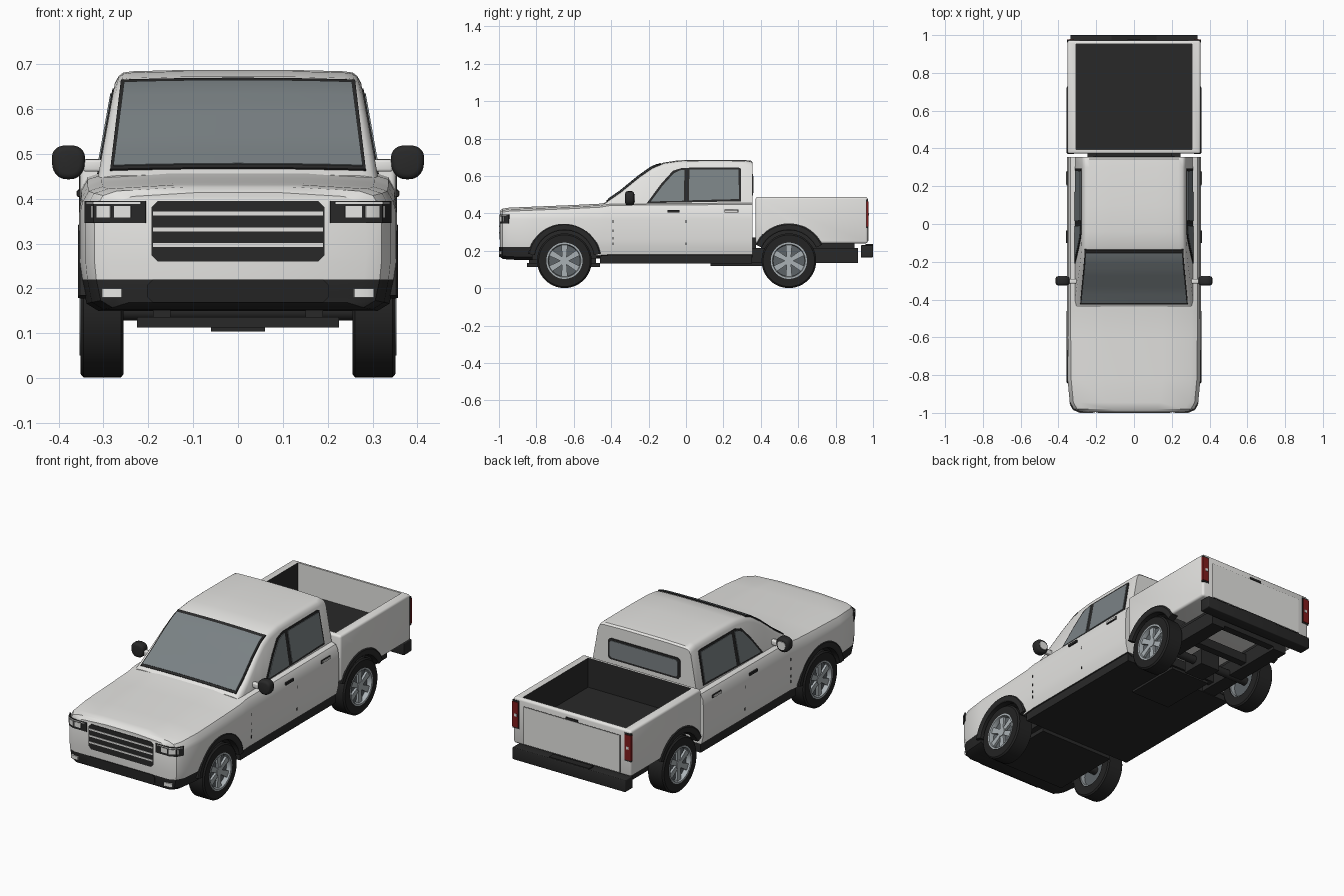
import bpy, bmesh
from math import sin, cos, pi, radians, copysign

if "Cube" in bpy.data.objects:
    bpy.data.objects.remove(bpy.data.objects["Cube"])


def material(name, r, g, b):
    m = bpy.data.materials.new(name)
    m.use_nodes = True
    m.diffuse_color = (r, g, b, 1)
    m.node_tree.nodes["Principled BSDF"].inputs["Base Color"].default_value = (r, g, b, 1)
    return m


WHITE = material("white_paint", .78, .775, .755)
BLACK = material("black_trim", .022, .022, .022)
RUBBER = material("tyre_rubber", .017, .017, .017)
GLASS = material("tinted_glass", .195, .222, .233)
SILVER = material("rim_silver", .4, .44, .46)
GAP = material("rim_shadow_grey", .11, .125, .135)
LENS = material("lamp_lens", .8, .8, .78)
RED = material("tail_red", .22, .012, .012)


def make(name, verts, faces, *mats):
    mesh = bpy.data.meshes.new(name)
    mesh.from_pydata(verts, [], faces)
    bm = bmesh.new()
    bm.from_mesh(mesh)
    bmesh.ops.remove_doubles(bm, verts=bm.verts, dist=1e-5)
    bmesh.ops.recalc_face_normals(bm, faces=bm.faces)
    bm.to_mesh(mesh)
    bm.free()
    for m in mats:
        mesh.materials.append(m)
    ob = bpy.data.objects.new(name, mesh)
    bpy.context.collection.objects.link(ob)
    return ob


def modify(ob, kind, **settings):
    mod = ob.modifiers.new(kind, kind)
    for key, value in settings.items():
        setattr(mod, key, value)
    bpy.context.view_layer.objects.active = ob
    bpy.ops.object.modifier_apply(modifier=mod.name)


def cut(ob, cutter):
    cutter.hide_render = True
    modify(ob, 'BOOLEAN', object=cutter, operation='DIFFERENCE', solver='EXACT', material_mode='TRANSFER')
    bpy.data.objects.remove(cutter)


def box(name, x, y, z, mat, bevel=0):
    v = [(a, b, c) for a in x for b in y for c in z]
    ob = make(name, v, [(0, 1, 3, 2), (4, 5, 7, 6), (0, 1, 5, 4), (2, 3, 7, 6), (0, 2, 6, 4), (1, 3, 7, 5)], mat)
    if bevel:
        modify(ob, 'BEVEL', width=bevel, segments=3)
    return ob


def loft(name, rings, *mats):
    """Skin half sections (y, [(x, z)]) mirrored over x, with strip caps."""
    n = len(rings[0][1])
    verts, faces = [], []
    for y, half in rings:
        verts += [(x, y, z) for x, z in half] + [(-x, y, z) for x, z in reversed(half)]
    m = 2 * n
    for r in range(len(rings) - 1):
        faces += [(r*m + i, r*m + (i+1) % m, (r+1)*m + (i+1) % m, (r+1)*m + i) for i in range(m)]
    for base in (0, (len(rings) - 1) * m):
        faces += [(base+i, base+i+1, base+m-2-i, base+m-1-i) for i in range(n - 1)]
    return make(name, verts, faces, *mats)


def lathe(name, profile, y, z, s, mat, a0=0, a1=360, seg=48):
    """Turn a closed (x, radius) profile around the x axis; s picks the side."""
    n = len(profile)
    angles = [radians(a0 + (a1 - a0) * k / seg) for k in range(seg + 1)]
    verts = [(s*x, y + r*cos(a), z + r*sin(a)) for a in angles for x, r in profile]
    faces = [(k*n+i, k*n+(i+1) % n, (k+1)*n+(i+1) % n, (k+1)*n+i) for k in range(seg) for i in range(n)]
    if a1 - a0 < 360:
        faces += [tuple(range(n)), tuple(range(seg*n, seg*n + n))]
    return make(name, verts, faces, mat)


def disc(name, x0, x1, r, y, z, s, mat):
    return lathe(name, [(x0, 0), (x0, r), (x1, r), (x1, 0)], y, z, s, mat)


def prism(name, pts, fn, d, mat):
    n = len(pts)
    verts = [fn(u, v, k) for k in (d, -.003) for u, v in pts]
    faces = [tuple(range(n)), tuple(range(n, 2*n))] + [(i, (i+1) % n, n+(i+1) % n, n+i) for i in range(n)]
    return make(name, verts, faces, mat)


def panel(name, us, vs, fn, d, mat):
    """Thin curved plate over a grid."""
    a, b = len(us), len(vs)
    verts = [fn(u, v, k) for k in (d, -.002) for u in us for v in vs]
    faces = []
    for o in (0, a*b):
        faces += [(o+i*b+j, o+i*b+j+1, o+(i+1)*b+j+1, o+(i+1)*b+j) for i in range(a-1) for j in range(b-1)]
    rim = [i*b for i in range(a)] + [(a-1)*b+j for j in range(1, b)]
    rim += [i*b+b-1 for i in range(a-2, -1, -1)] + list(range(b-2, 0, -1))
    faces += [(p, q, q+a*b, p+a*b) for p, q in zip(rim, rim[1:] + rim[:1])]
    return make(name, verts, faces, mat)


def rect(a, b, c, d, k=0):
    if not k:
        return [(a, c), (b, c), (b, d), (a, d)]
    return [(a+k, c), (b-k, c), (b, c+k), (b, d-k), (b-k, d), (a+k, d), (a, d-k), (a, c+k)]


def egg(x, z, rx, rz, n=28):
    """Softly squared outline, narrower at the bottom."""
    def bulge(t):
        return copysign(abs(t) ** .8, t)
    angles = [2 * pi * i / n for i in range(n)]
    return [(x + rx * bulge(cos(a)) * (1 + .1 * sin(a)), z + rz * bulge(sin(a))) for a in angles]


def interp(t, xs, ys):
    for i in range(len(xs) - 1):
        if t <= xs[i+1] or i == len(xs) - 2:
            return ys[i] + (ys[i+1] - ys[i]) * max(0, t - xs[i]) / (xs[i+1] - xs[i])


def span(a, b, n):
    return [a + (b - a) * i / n for i in range(n + 1)]


# Lower body: hood, doors and front bumper; (y, half width, top, bottom)
stations = [(-.995, .285, .405, .168), (-.98, .32, .417, .157), (-.945, .34, .422, .153), (-.82, .352, .427, .15),
            (-.6, .354, .436, .15), (-.46, .354, .443, .16), (-.4, .354, .453, .165), (.355, .354, .458, .165)]
rings = [(y, [(w-.04, b), (w-.014, b+.016), (w-.004, .22), (w, .26), (w, .37), (w-.005, t-.035),
              (w-.019, t-.01), (w-.05, t), (w-.2, t+.009)]) for y, w, t, b in stations]
body = loft("lower_body", rings, WHITE, BLACK)
for f in body.data.polygons:
    c = f.center
    f.material_index = int((c.z < .22 and c.y < -.82) or c.z < .18)

# Cargo bed with dark liner and pale tailgate
bed = box("cargo_bed", (-.352, .352), (.372, .972), (.24, .488), WHITE, .012)
cavity = box("bed_cavity", (-.308, .308), (.395, .952), (.33, .6), BLACK)
cavity.data.materials.append(WHITE)
for f in cavity.data.polygons:
    f.material_index = int(f.normal.y > .5)
cut(bed, cavity)

# Wheels, arches and flares
for s, side in ((1, "left"), (-1, "right")):
    for y, end, host, low in ((-.65, "front", body, 10), (.55, "rear", bed, 25)):
        tag = f"{end}_{side}"
        cut(host, disc("arch_cutter", .235, .42, .172, y, .15, s, BLACK))
        lathe("flare_" + tag, [(.318, .16), (.353, .16), (.357, .166), (.357, .19), (.352, .197), (.318, .197)],
              y, .15, s, BLACK, low, 180 - low, 28)
        z = .147
        lathe("tyre_" + tag, [(.255, .09), (.255, .138), (.261, .146), (.344, .146), (.351, .138), (.351, .09)],
              y, z, s, RUBBER)
        lathe("rim_" + tag, [(.26, .097), (.353, .097), (.353, .088), (.34, .084), (.26, .084)], y, z, s, SILVER)
        disc("rim_back_" + tag, .285, .328, .09, y, z, s, GAP)
        disc("hub_" + tag, .32, .347, .024, y, z, s, SILVER)
        for k in range(6):
            a = k * pi / 3 + pi / 6
            pts = [(.01, -.011), (.088, -.017), (.088, .017), (.01, .011)]
            prism(f"spoke_{k}_{tag}", pts, lambda r, t, d: (s*(.335 + d), y + r*cos(a) - t*sin(a),
                                                            z + r*sin(a) + t*cos(a)), .009, SILVER)
for y, end in ((-.65, "front"), (.55, "rear")):
    disc(end + "_axle", -.29, .29, .022, y, .15, 1, BLACK)


# Cab upper: sides lean inward, roof line follows the windscreen
def cab_x(z):
    return .312 - (z - .45) * .18


roof_y = [-.44, -.35, -.25, -.18, -.12, -.04, .1, .3, .345, .355]
roof_z = [.45, .512, .594, .643, .668, .68, .683, .682, .679, .67]
loft("cab_upper", [(y, [(cab_x(.42), .42), (cab_x(t - .025), t - .025), (cab_x(t) - .004, t - .01),
                        (cab_x(t) - .014, t - .002), (cab_x(t) - .035, t + .001), (.12, t + .004)])
                   for y, t in zip(roof_y, roof_z)], WHITE)


# Windscreen and rear window
def screen(inset):
    def place(u, v, d):
        z = .462 + inset + (.2 - 2 * inset) * v
        return (u * (.285 - .024 * v - inset), interp(z, roof_z, roof_y) - d * .65, z + .004 * (1 - u * u) + d * .75)
    return place


def cab_back(x, z, d):
    return (x, .355 + d, z)


panel("windscreen_frame", span(-1, 1, 6), span(0, 1, 12), screen(0), .005, BLACK)
panel("windscreen_glass", span(-1, 1, 6), span(0, 1, 12), screen(.007), .008, GLASS)
prism("rear_window_frame", rect(-.215, .215, .497, .61, .012), cab_back, .004, BLACK)
prism("rear_window_glass", rect(-.203, .203, .508, .599, .01), cab_back, .007, GLASS)

# Side windows, handles, seams, mirrors
for s, side in ((1, "left"), (-1, "right")):
    def cab_side(y, z, d):
        return (s * (cab_x(z) + d), y, z)

    def door(y, z, d):
        return (s * (.354 + d), y, z)

    prism("side_window_frame_" + side, [(-.21, .455), (.295, .465), (.293, .64), (.28, .646), (-.02, .644),
                                        (-.07, .628), (-.13, .562)], cab_side, .003, BLACK)
    prism("front_side_glass_" + side, [(-.188, .464), (-.012, .468), (-.008, .633), (-.03, .631), (-.065, .615),
                                       (-.125, .549)], cab_side, .006, GLASS)
    prism("rear_side_glass_" + side, [(.016, .47), (.283, .477), (.281, .634), (.018, .634)], cab_side, .006, GLASS)
    prism("front_handle_" + side, rect(-.1, -.035, .405, .418), door, .005, BLACK)
    prism("rear_handle_frame_" + side, rect(.205, .28, .404, .42), door, .003, BLACK)
    prism("rear_handle_" + side, rect(.209, .276, .407, .417), door, .006, WHITE)
    for y, dashes in ((-.39, (.23, .26, .3, .35)), (0, (.23, .35))):
        for z in dashes:
            prism("door_seam_" + side, rect(y - .002, y + .002, z, z + .015), door, .001, BLACK)
    mirror = prism("mirror_" + side, egg(.378, .481, .037, .038), lambda x, z, d: (s*x, d - .322, z), .045, BLACK)
    modify(mirror, 'BEVEL', width=.013, segments=3, limit_method='ANGLE', angle_limit=radians(60))
    box("mirror_stalk_" + side, sorted((s*.295, s*.345)), (-.315, -.29), (.46, .487), WHITE, .006)
    prism("mirror_glass_" + side, egg(.378, .481, .023, .022), lambda x, z, d: (s*x, d - .277, z), .003, LENS)


# Front face details wrap round the corners
widths, fronts = [s[1] for s in stations[:3]], [s[0] for s in stations[:3]]


def nose(x, z, d):
    return (x * (1 + 2 * d), interp(abs(x), widths, fronts) - d, z)


prism("grille", rect(-.192, .192, .26, .395, .014), nose, .003, BLACK)
for z in (.297, .332, .367):
    prism("grille_bar", rect(-.188, .188, z - .005, z + .004), nose, .005, WHITE)
prism("bumper_intake", rect(-.2, .2, .168, .22, .012), nose, .004, RUBBER)
for s in (1, -1):
    def lamp(x, z, d):
        return nose(s * x, z, d)

    panel("headlight", [.205, .25, .285, .305, .32, .33, .34], [.346, .395], lamp, .003, BLACK)
    panel("headlight_lens", [.282, .285, .305, .325], [.358, .384], lamp, .005, LENS)
    panel("inner_lens", [.237, .274], [.358, .384], lamp, .005, LENS)
    panel("lamp_strip", [.215, .285, .32, .335], [.388, .392], lamp, .005, LENS)
    panel("fog_lamp", [.257, .285, .3], [.18, .2], lamp, .005, LENS)


# Tailgate, tail lights and rear bumper
def tail(x, z, d):
    return (x, .972 + d, z)


prism("tailgate_outline", rect(-.288, .288, .25, .452), tail, .001, BLACK)
prism("tailgate_skin", rect(-.286, .286, .252, .45), tail, .003, WHITE)
prism("tailgate_handle", rect(-.035, .035, .452, .464), tail, .004, BLACK)
for s in (1, -1):
    box("tail_light_frame", sorted((s*.314, s*.354)), (.962, .974), (.322, .474), BLACK)
    box("tail_light", sorted((s*.318, s*.355)), (.964, .977), (.33, .465), RED)
    box("tail_light_lens", sorted((s*.326, s*.341)), (.97, .979), (.388, .403), LENS)
box("rear_bumper", (-.337, .337), (.935, 1), (.165, .23), BLACK, .004)
box("bumper_step", (-.12, .12), (.96, .999), (.225, .236), RUBBER)

# Underbody and ladder frame
box("floor_pan", (-.335, .335), (-.46, .353), (.132, .18), BLACK)
box("front_skid", (-.225, .225), (-.85, -.46), (.113, .136), BLACK)
box("under_tank", (-.12, .12), (.13, .45), (.12, .135), BLACK)
box("rear_differential", (-.06, .06), (.48, .61), (.104, .19), BLACK)
box("cab_bed_gap", (-.2, .2), (.35, .375), (.17, .27), BLACK)
for s in (1, -1):
    box("skid_mount", sorted((s*.15, s*.19)), (-.84, -.48), (.13, .16), BLACK)
    box("frame_rail", sorted((s*.165, s*.245)), (.34, .92), (.135, .215), BLACK)
    box("rail_mount", sorted((s*.18, s*.23)), (.4, .9), (.2, .245), BLACK)
for y in (.4, .66, .88):
    box("cross_member", (-.17, .17), (y, y + .04), (.15, .2), BLACK)

# Smooth curved parts, keep edges crisp
for ob in bpy.context.scene.objects:
    ob.select_set(ob.type == 'MESH')
bpy.ops.object.shade_smooth_by_angle(angle=radians(32))
